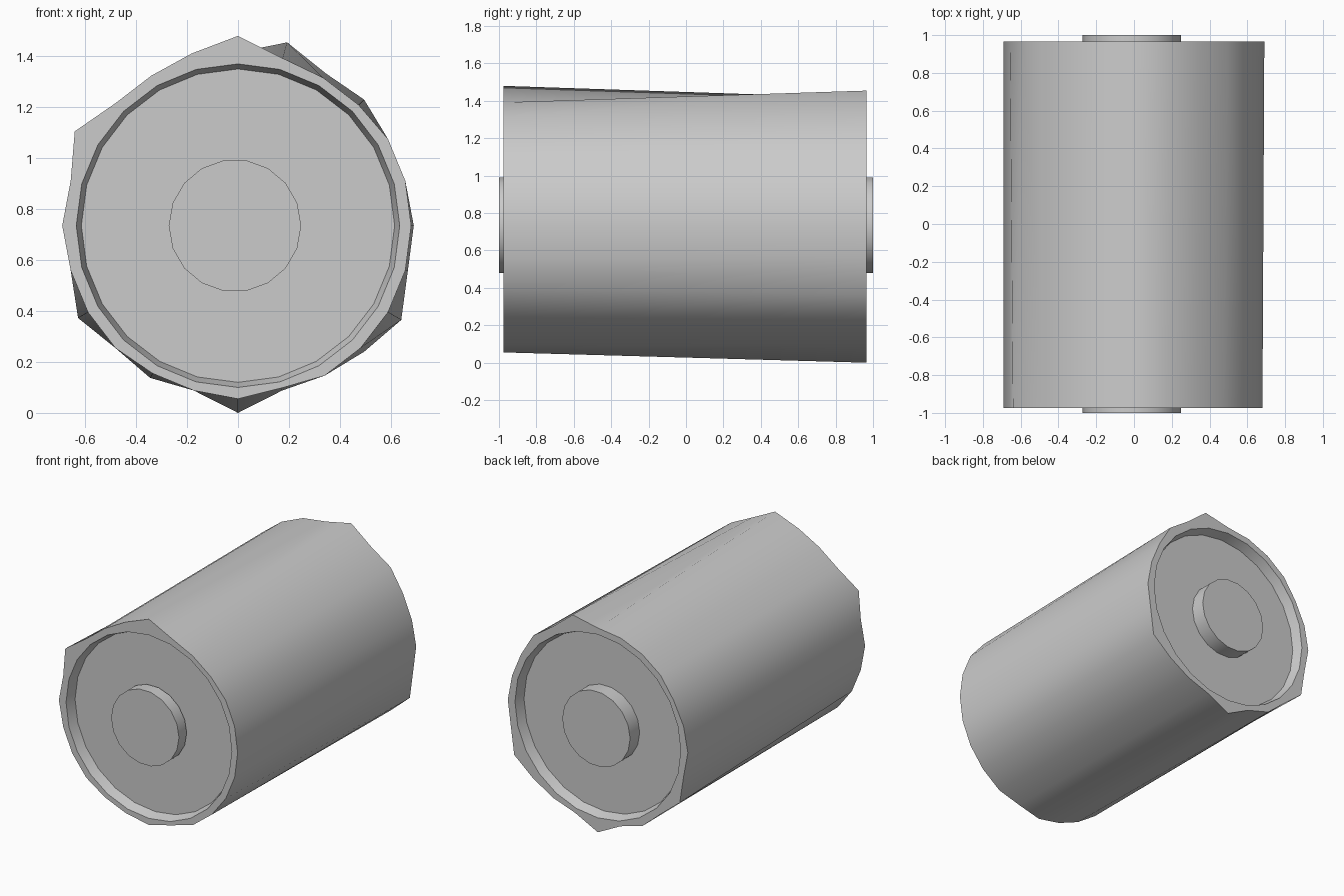
import bpy, bmesh, math
from mathutils import Vector

cube = bpy.data.objects.get("Cube")
if cube:
    bpy.data.objects.remove(cube, do_unlink=True)

AXIS_Z = 0.735
FRONT, BACK = -0.975, 0.965

grey = bpy.data.materials.new("light_grey")
grey.use_nodes = True
colour = (0.6, 0.6, 0.6, 1)
grey.diffuse_color = colour
grey.node_tree.nodes["Principled BSDF"].inputs["Base Color"].default_value = colour


def loft(name, rings, centre_x=0.0):
    """Join rings of (y, radii) along the y axis and cap both ends."""
    bm = bmesh.new()
    loops = []
    for y, radii in rings:
        n = len(radii)
        loops.append([bm.verts.new(Vector((
            centre_x + r * math.cos(math.tau * i / n), y,
            AXIS_Z + r * math.sin(math.tau * i / n))))
            for i, r in enumerate(radii)])
    for a, b in zip(loops, loops[1:]):
        for i in range(len(a)):
            j = (i + 1) % len(a)
            bm.faces.new((a[i], a[j], b[j], b[i]))
    bm.faces.new(loops[0])
    bm.faces.new(loops[-1])
    bmesh.ops.recalc_face_normals(bm, faces=bm.faces)
    mesh = bpy.data.meshes.new(name)
    bm.to_mesh(mesh)
    bm.free()
    mesh.materials.append(grey)
    obj = bpy.data.objects.new(name, mesh)
    bpy.context.collection.objects.link(obj)
    bpy.ops.object.select_all(action="DESELECT")
    obj.select_set(True)
    bpy.context.view_layer.objects.active = obj
    bpy.ops.object.shade_smooth_by_angle(angle=math.radians(52))
    return obj


# Uneven outer edge at each end: a round rim with a few raised corners,
# keyed by step around the axis
STEPS = 24


def uneven(base, corners):
    return [corners.get(i, base) for i in range(STEPS)]


front_edge = uneven(0.68, {3: 0.67, 4: 0.67, 6: 0.745, 7: 0.7, 10: 0.74,
                           12: 0.69, 16: 0.67, 17: 0.67, 19: 0.66})
back_edge = uneven(0.68, {0: 0.69, 3: 0.7, 4: 0.69, 5: 0.745, 10: 0.67,
                          12: 0.69, 14: 0.725, 16: 0.69, 17: 0.67, 18: 0.735,
                          19: 0.67, 21: 0.7, 22: 0.74, 23: 0.69})
lip = [0.635] * STEPS
floor = [0.615] * STEPS

# Drum with a recessed floor behind the rim at both ends
loft("drum", [(FRONT + 0.07, floor), (FRONT, lip), (FRONT, front_edge),
              (BACK, back_edge), (BACK, lip), (BACK - 0.07, floor)])

# Round hub standing on each recessed floor
for name, inner, outer in (("front_hub", FRONT + 0.06, -1),
                           ("back_hub", BACK - 0.08, 1)):
    hub = [0.26] * 18
    loft(name, [(inner, hub), (outer, hub)], centre_x=-0.012)
